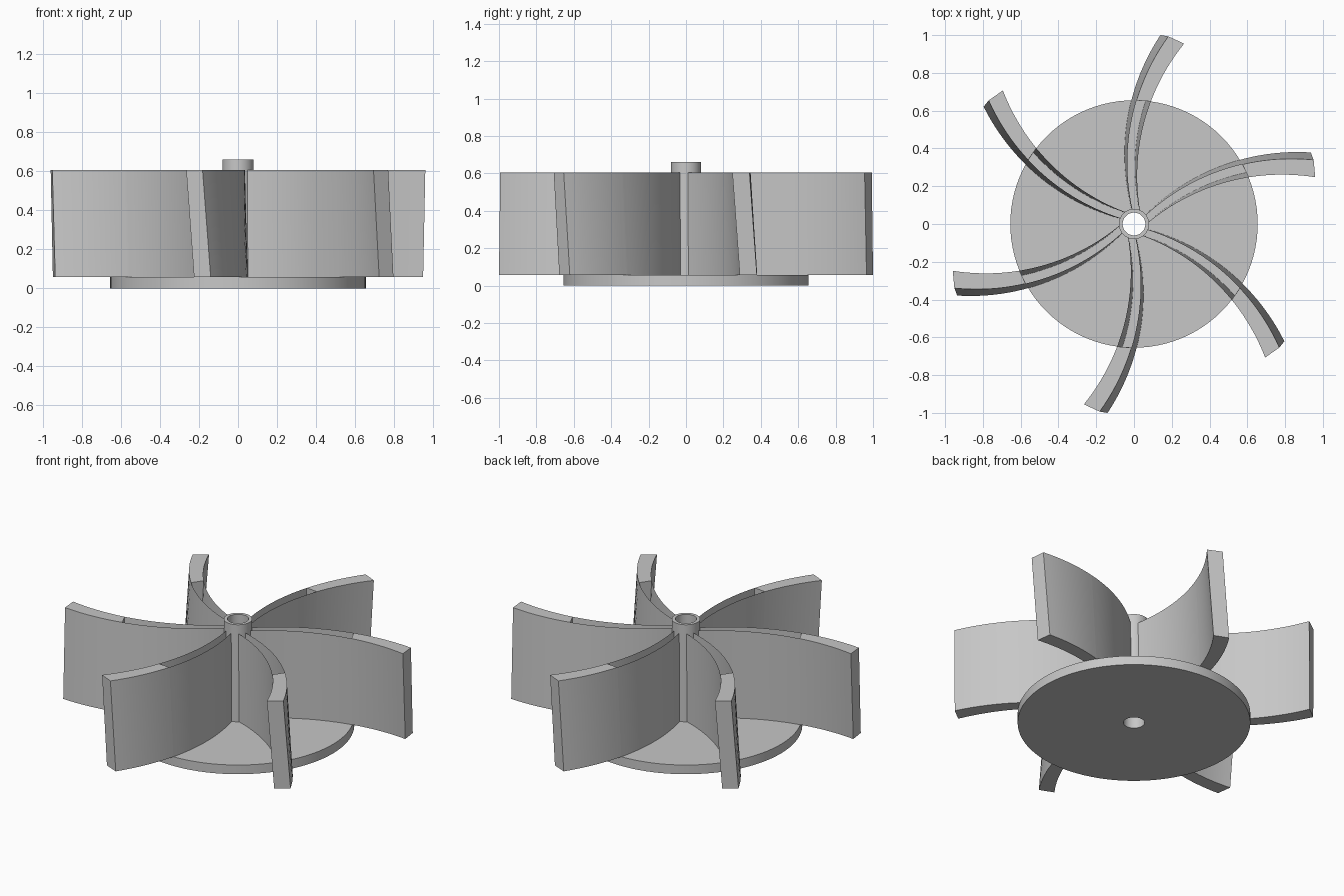
import bpy, bmesh, math
from mathutils import Matrix, Vector

if "Cube" in bpy.data.objects:
    bpy.data.objects.remove(bpy.data.objects["Cube"])

DISC_R, DISC_TOP = 0.655, 0.057
BLADE_TOP, HUB_R, HUB_TOP, BORE_R = 0.605, 0.08, 0.66, 0.06
TWIST = Matrix.Rotation(math.radians(-2.4), 3, 'Z')

grey = bpy.data.materials.new("light_grey")
grey.diffuse_color = (0.57, 0.57, 0.57, 1)
grey.use_nodes = True
grey.node_tree.nodes["Principled BSDF"].inputs["Base Color"].default_value = grey.diffuse_color


def finish(name, bm, angle=30):
    mesh = bpy.data.meshes.new(name)
    bm.to_mesh(mesh)
    bm.free()
    mesh.materials.append(grey)
    ob = bpy.data.objects.new(name, mesh)
    bpy.context.collection.objects.link(ob)
    bpy.ops.object.select_all(action='DESELECT')
    ob.select_set(True)
    bpy.context.view_layer.objects.active = ob
    bpy.ops.object.shade_smooth_by_angle(angle=math.radians(angle))
    return ob


def lathe(name, profile, segments):
    """Revolve a closed (radius, height) profile around z."""
    bm = bmesh.new()
    rings = [[bm.verts.new((r * math.cos(a), r * math.sin(a), z)) for r, z in profile]
             for a in (2 * math.pi * i / segments for i in range(segments))]
    n = len(profile)
    for i in range(segments):
        a, b = rings[i], rings[(i + 1) % segments]
        for j in range(n):
            k = (j + 1) % n
            bm.faces.new((a[j], b[j], b[k], a[k]))
    bmesh.ops.recalc_face_normals(bm, faces=bm.faces)
    return finish(name, bm)


# Base disc and hub tube, both pierced by the bore
lathe("base_disc", [(BORE_R, 0), (DISC_R, 0), (DISC_R, DISC_TOP), (BORE_R, DISC_TOP)], 96)
lathe("hub", [(BORE_R, DISC_TOP), (HUB_R, DISC_TOP), (HUB_R, HUB_TOP), (BORE_R, HUB_TOP)], 48)


# Blade outline: two circular arcs, given as x for each y
def arc(x0, y0, radius):
    return lambda y: x0 + radius - math.sqrt(radius ** 2 - (y - y0) ** 2)


left_edge, right_edge = arc(-0.05, 0.37, 1.14), arc(0.005, 0.30, 1.115)


def y_at_radius(edge, r):
    y = r
    for _ in range(30):
        y = math.sqrt(r * r - edge(y) ** 2)
    return y


INNER, OUTER = 16, 10


def edge_points(edge, tip_y):
    """Points from the hub to the disc rim, then on to the tip."""
    start, rim = 0.076, y_at_radius(edge, DISC_R)
    ys = [y_at_radius(edge, start + (DISC_R - start) * i / INNER) for i in range(INNER)]
    ys += [rim + (tip_y - rim) * i / OUTER for i in range(OUTER + 1)]
    return [Vector((edge(y), y, 0)) for y in ys]


def blade(name, angle):
    bm = bmesh.new()
    turn = Matrix.Rotation(angle, 3, 'Z')

    def row(points, top):
        out = []
        for p in points:
            q = turn @ (TWIST @ p if top else p)
            out.append(bm.verts.new((q.x, q.y, BLADE_TOP if top else DISC_TOP)))
        return out

    left, right = edge_points(left_edge, 1.0), edge_points(right_edge, 0.965)
    lb, lt, rb, rt = row(left, 0), row(left, 1), row(right, 0), row(right, 1)
    for i in range(INNER + OUTER):
        j = i + 1
        bm.faces.new((lb[i], lt[i], lt[j], lb[j]))
        bm.faces.new((rb[i], rb[j], rt[j], rt[i]))
        # Solid beyond the disc rim, an open slot inside it
        if i >= INNER:
            bm.faces.new((lt[i], rt[i], rt[j], lt[j]))
            bm.faces.new((lb[i], lb[j], rb[j], rb[i]))
    # Tip face and slot end wall
    bm.faces.new((lb[-1], lt[-1], rt[-1], rb[-1]))
    k = INNER
    bm.faces.new((lb[k], rb[k], rt[k], lt[k]))
    return finish(name, bm)


for n in range(6):
    blade(f"blade_{n + 1}", n * math.pi / 3)
